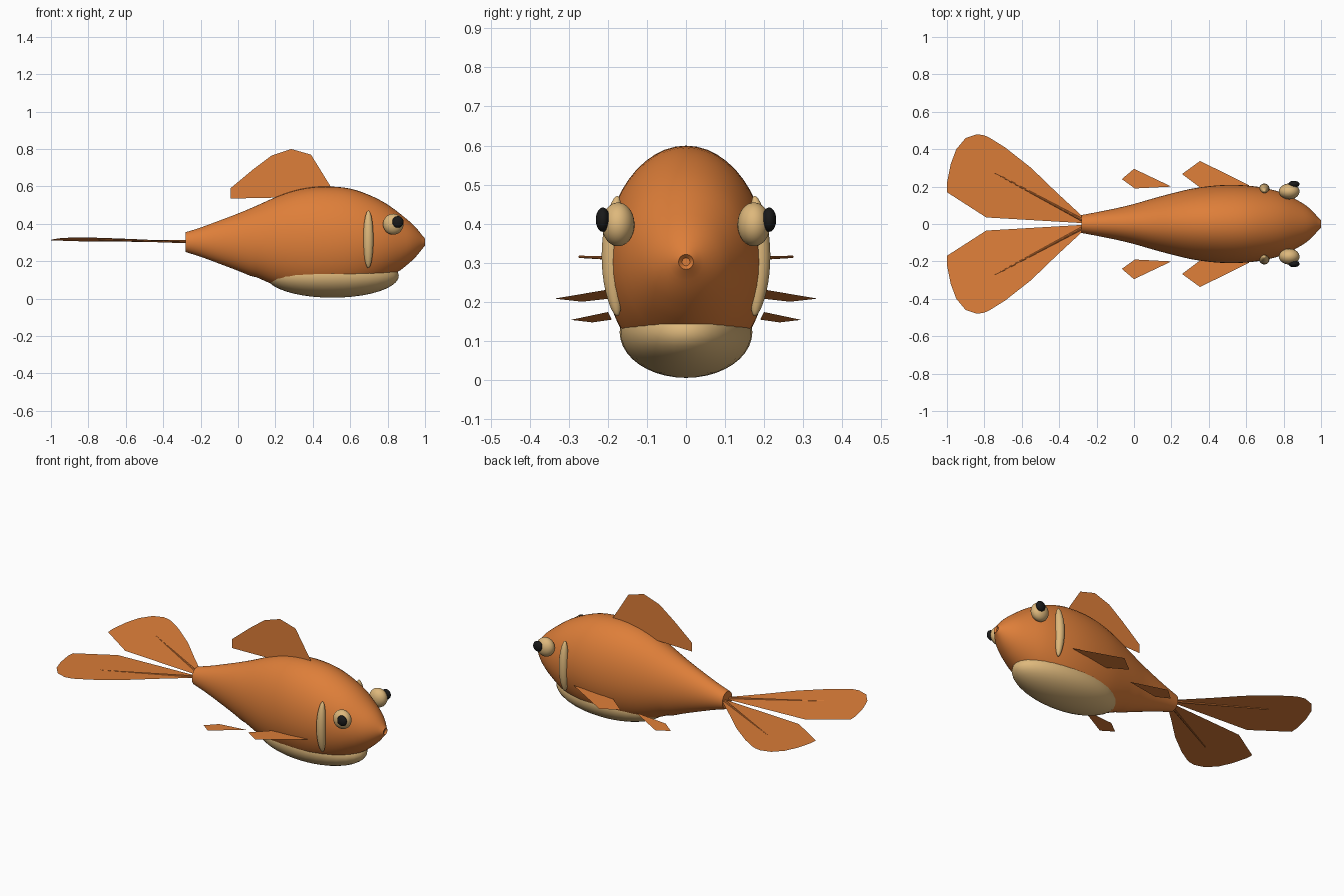
import bpy, bmesh, math
from mathutils import Vector

if "Cube" in bpy.data.objects:
    bpy.data.objects.remove(bpy.data.objects["Cube"])


def material(name, rgb):
    m = bpy.data.materials.new(name)
    m.diffuse_color = (*rgb, 1)
    m.use_nodes = True
    m.node_tree.nodes["Principled BSDF"].inputs["Base Color"].default_value = m.diffuse_color
    return m


ORANGE = material("orange", (0.73, 0.21, 0.041))
BEIGE = material("beige", (0.73, 0.48, 0.20))
BLACK = material("black", (0.01, 0.01, 0.01))


def finish(name, bm, mat, smooth=True):
    me = bpy.data.meshes.new(name)
    bm.to_mesh(me)
    bm.free()
    ob = bpy.data.objects.new(name, me)
    bpy.context.collection.objects.link(ob)
    me.materials.append(mat)
    if smooth:
        bpy.ops.object.select_all(action='DESELECT')
        ob.select_set(True)
        bpy.context.view_layer.objects.active = ob
        bpy.ops.object.shade_smooth_by_angle(angle=math.radians(40))
    return ob


def ellipsoid(name, centre, radii, mat, bend=0.0):
    """Stretched sphere; bend pulls its upper and lower ends towards y = 0."""
    bm = bmesh.new()
    bmesh.ops.create_uvsphere(bm, u_segments=32, v_segments=20, radius=1)
    side = 1 if centre[1] > 0 else -1
    for v in bm.verts:
        pull = bend * v.co.z ** 2 * side
        v.co = Vector(c + r * p for c, r, p in zip(centre, radii, v.co))
        v.co.y -= pull
    return finish(name, bm, mat)


def plate(name, points):
    """Paper-thin fin made of one flat face."""
    bm = bmesh.new()
    bm.faces.new([bm.verts.new(p) for p in points])
    return finish(name, bm, ORANGE, smooth=False)


def catmull(a, b, c, d, t):
    return 0.5 * (2 * b + (c - a) * t + (2 * a - 5 * b + 4 * c - d) * t * t
                  + (3 * b - a - 3 * c + d) * t ** 3)


# Body: oval rings along x as (x, half width, half height)
profile = [Vector(p) for p in (
    (-0.28, 0.048, 0.053), (-0.2, 0.063, 0.078), (-0.1, 0.083, 0.115),
    (0.0, 0.107, 0.153), (0.1, 0.136, 0.195), (0.2, 0.163, 0.240),
    (0.3, 0.187, 0.275), (0.4, 0.202, 0.294), (0.5, 0.209, 0.297),
    (0.6, 0.206, 0.286), (0.7, 0.192, 0.253), (0.8, 0.164, 0.201),
    (0.9, 0.112, 0.125), (0.95, 0.073, 0.079), (0.985, 0.034, 0.036))]
rings = []
for i in range(len(profile) - 1):
    a, b, c = profile[max(i - 1, 0)], profile[i], profile[i + 1]
    d = profile[min(i + 2, len(profile) - 1)]
    rings += [catmull(a, b, c, d, t / 3) for t in range(3)]
# Pursed mouth with a small dimple
rings += [profile[-1], Vector((1.0, 0.019, 0.019)), Vector((0.99, 0.010, 0.010))]

SIDES = 48
bm = bmesh.new()
loops = []
for x, ry, rz in rings:
    loop = []
    for k in range(SIDES):
        a = 2 * math.pi * k / SIDES
        s = math.sin(a)
        low = 0.965 if s < 0 and 0.1 < x < 0.85 else 1.0
        loop.append(bm.verts.new((x, ry * math.cos(a), 0.302 + rz * s * low)))
    loops.append(loop)
for p, q in zip(loops, loops[1:]):
    for k in range(SIDES):
        n = (k + 1) % SIDES
        bm.faces.new((p[k], p[n], q[n], q[k]))
bm.faces.new(loops[0])
bm.faces.new(loops[-1])
bmesh.ops.recalc_face_normals(bm, faces=bm.faces)
finish("body", bm, ORANGE)

# Pale belly
ellipsoid("belly", (0.505, 0, 0.122), (0.355, 0.170, 0.117), BEIGE)

# Upright back fin
plate("back_fin", [(x, 0, z) for x, z in (
    (-0.04, 0.535), (-0.04, 0.59), (0.08, 0.69), (0.18, 0.765), (0.285, 0.80),
    (0.39, 0.77), (0.50, 0.592), (0.45, 0.54), (0.21, 0.54))])

# Outlines of the paired fins, seen from above
tail = [(-0.28, 0.005), (-0.28, 0.045), (-0.41, 0.165), (-0.55, 0.30),
        (-0.69, 0.41), (-0.77, 0.46), (-0.80, 0.474), (-0.84, 0.48),
        (-0.90, 0.46), (-0.95, 0.40), (-0.98, 0.32), (-1.0, 0.22),
        (-1.0, 0.17), (-0.79, 0.035)]
pectoral = [(0.257, 0.267), (0.353, 0.337), (0.62, 0.205), (0.36, 0.19)]
pelvic = [(-0.065, 0.24), (0.0, 0.295), (0.20, 0.20), (0.005, 0.19)]

for side, label in ((1, "left"), (-1, "right")):
    plate(f"tail_fin_{label}",
          [(x, side * y, 0.303 + 0.05 * y) for x, y in tail])
    plate(f"front_fin_{label}",
          [(x, side * y, 0.20 + 0.083 * (x - 0.257)) for x, y in pectoral])
    plate(f"rear_fin_{label}",
          [(x, side * y, 0.147 + 0.10 * (x + 0.065)) for x, y in pelvic])

    # Slim tapered ray along the tail fin
    start = Vector((-0.27, side * 0.018, 0.304))
    end = Vector((-0.745, side * 0.273, 0.315))
    bm = bmesh.new()
    bmesh.ops.create_cone(bm, cap_ends=True, segments=8, radius1=0.008,
                          radius2=0.003, depth=(end - start).length)
    turn = (end - start).to_track_quat('Z', 'Y')
    for v in bm.verts:
        v.co = turn @ v.co + (start + end) / 2
    finish(f"tail_ray_{label}", bm, ORANGE)

    # Gill ridge, eye and pupil
    ellipsoid(f"gill_{label}", (0.697, side * 0.19, 0.317),
              (0.027, 0.026, 0.154), BEIGE, bend=0.014)
    ellipsoid(f"eye_{label}", (0.83, side * 0.174, 0.398),
              (0.055, 0.042, 0.056), BEIGE)
    ellipsoid(f"pupil_{label}", (0.855, side * 0.213, 0.41),
              (0.03, 0.018, 0.031), BLACK)
